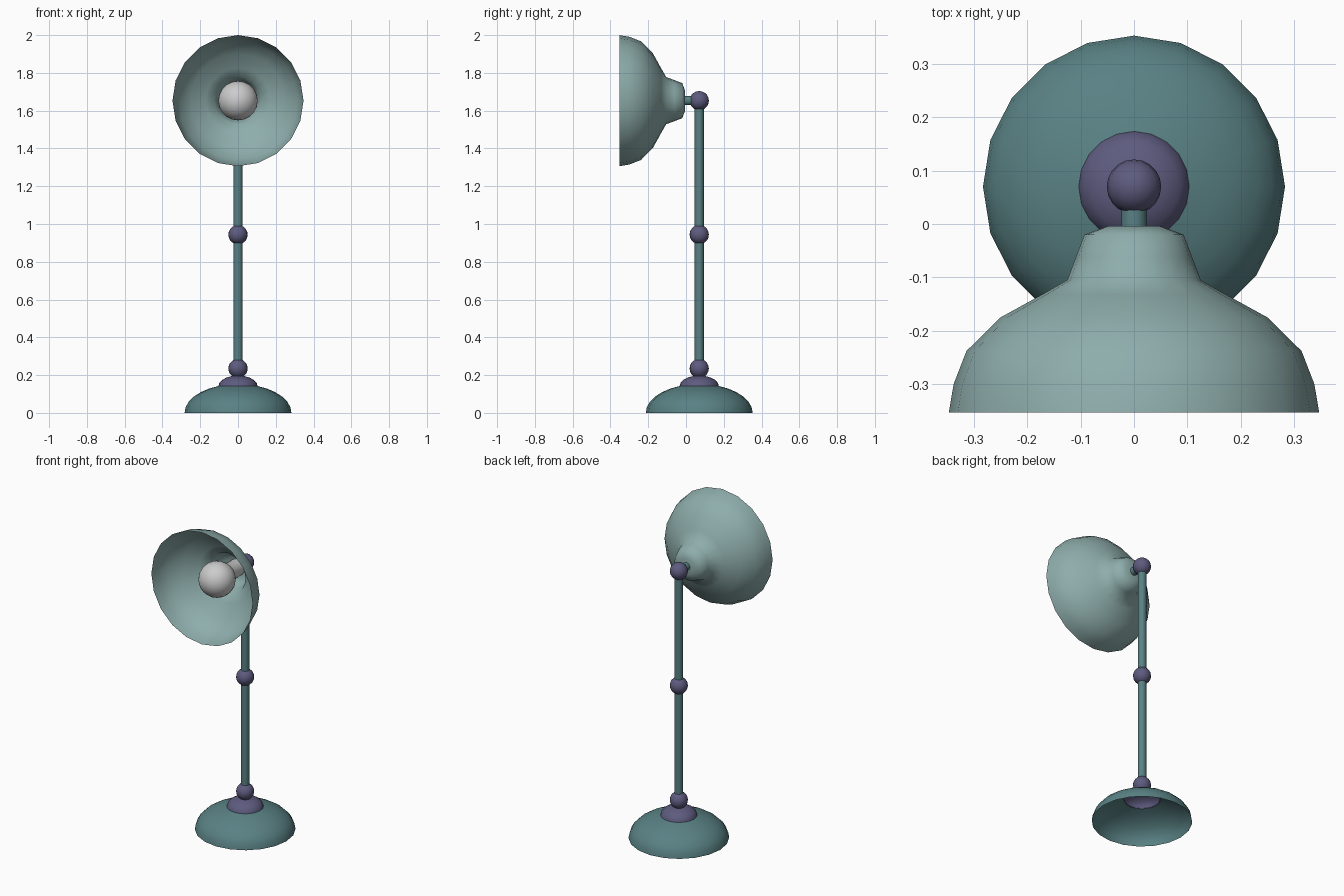
import bpy, bmesh
from math import sin, cos, pi, radians
from mathutils import Matrix

if "Cube" in bpy.data.objects:
    bpy.data.objects.remove(bpy.data.objects["Cube"])

CY, HZ = 0.07, 1.653        # stand axis in y, height of the lamp head


def material(name, rgb):
    m = bpy.data.materials.new(name)
    m.diffuse_color = (*rgb, 1)
    m.use_nodes = True
    m.node_tree.nodes["Principled BSDF"].inputs["Base Color"].default_value = m.diffuse_color
    return m


TEAL = material("teal", (0.10, 0.22, 0.23))
PURPLE = material("purple", (0.11, 0.105, 0.21))
PALE = material("pale_teal", (0.27, 0.42, 0.41))


def lathe(name, profile, mat=None, sides=20, matrix=Matrix(), angle=60):
    """Revolve (radius, height) points round z, then place with matrix."""
    bm = bmesh.new()
    rings = []
    for r, h in profile:
        if r == 0:
            rings.append([bm.verts.new((0, 0, h))] * sides)
        else:
            rings.append([bm.verts.new((r * cos(2 * pi * i / sides), r * sin(2 * pi * i / sides), h))
                          for i in range(sides)])
    for a, b in zip(rings, rings[1:]):
        for i in range(sides):
            j = (i + 1) % sides
            bm.faces.new(list(dict.fromkeys((a[i], a[j], b[j], b[i]))))
    bmesh.ops.recalc_face_normals(bm, faces=bm.faces)
    bm.transform(matrix)
    mesh = bpy.data.meshes.new(name)
    bm.to_mesh(mesh)
    bm.free()
    ob = bpy.data.objects.new(name, mesh)
    bpy.context.collection.objects.link(ob)
    if mat:
        mesh.materials.append(mat)
    bpy.ops.object.select_all(action='DESELECT')
    ob.select_set(True)
    bpy.context.view_layer.objects.active = ob
    bpy.ops.object.shade_smooth_by_angle(angle=radians(angle))
    return ob


def arc(r, h, start, end, n, z=0):
    """Points on an elliptical arc, angles in degrees."""
    ts = [radians(start + (end - start) * i / n) for i in range(n + 1)]
    return [(0 if abs(cos(t)) < 1e-6 else r * cos(t), z + h * sin(t)) for t in ts]


stand = Matrix.Translation((0, CY, 0))
# Local z runs along world +y, for the lamp head
head = Matrix.Translation((0, 0, HZ)) @ Matrix.Rotation(-pi / 2, 4, 'X')

# Hollow base and its collar, both open underneath
lathe("base", arc(0.283, 0.153, 0, 69, 6), TEAL, matrix=stand)
lathe("base_collar", arc(0.104, 0.057, 0, 90, 5, 0.141), PURPLE, matrix=stand)

# Ball joints
for name, z in (("lower_joint", 0.235), ("middle_joint", 0.944), ("upper_joint", HZ)):
    lathe(name, arc(0.051, 0.051, -90, 90, 10, z), PURPLE, matrix=stand)

# Two pole sections and the short arm into the shade
for name, z0, z1 in (("lower_pole", 0.235, 0.944), ("upper_pole", 0.944, HZ)):
    lathe(name, [(0, z0), (0.024, z0), (0.024, z1), (0, z1)], TEAL, 16, stand)
lathe("shade_arm", [(0, -0.01), (0.024, -0.01), (0.024, CY), (0, CY)], TEAL, 16, head)

# Bell shade, open at the front
lathe("shade", [(0.347, -0.353), (0.338, -0.30), (0.314, -0.238), (0.25, -0.175),
                (0.172, -0.132), (0.125, -0.105), (0.109, -0.062), (0.093, -0.02),
                (0.05, -0.004), (0, -0.004)], PALE, matrix=head)

# Bulb with its neck
lathe("bulb", arc(0.105, 0.105, -90, 54, 9, -0.205) + [(0.053, -0.10), (0.05, -0.01), (0, -0.01)],
      matrix=head)
